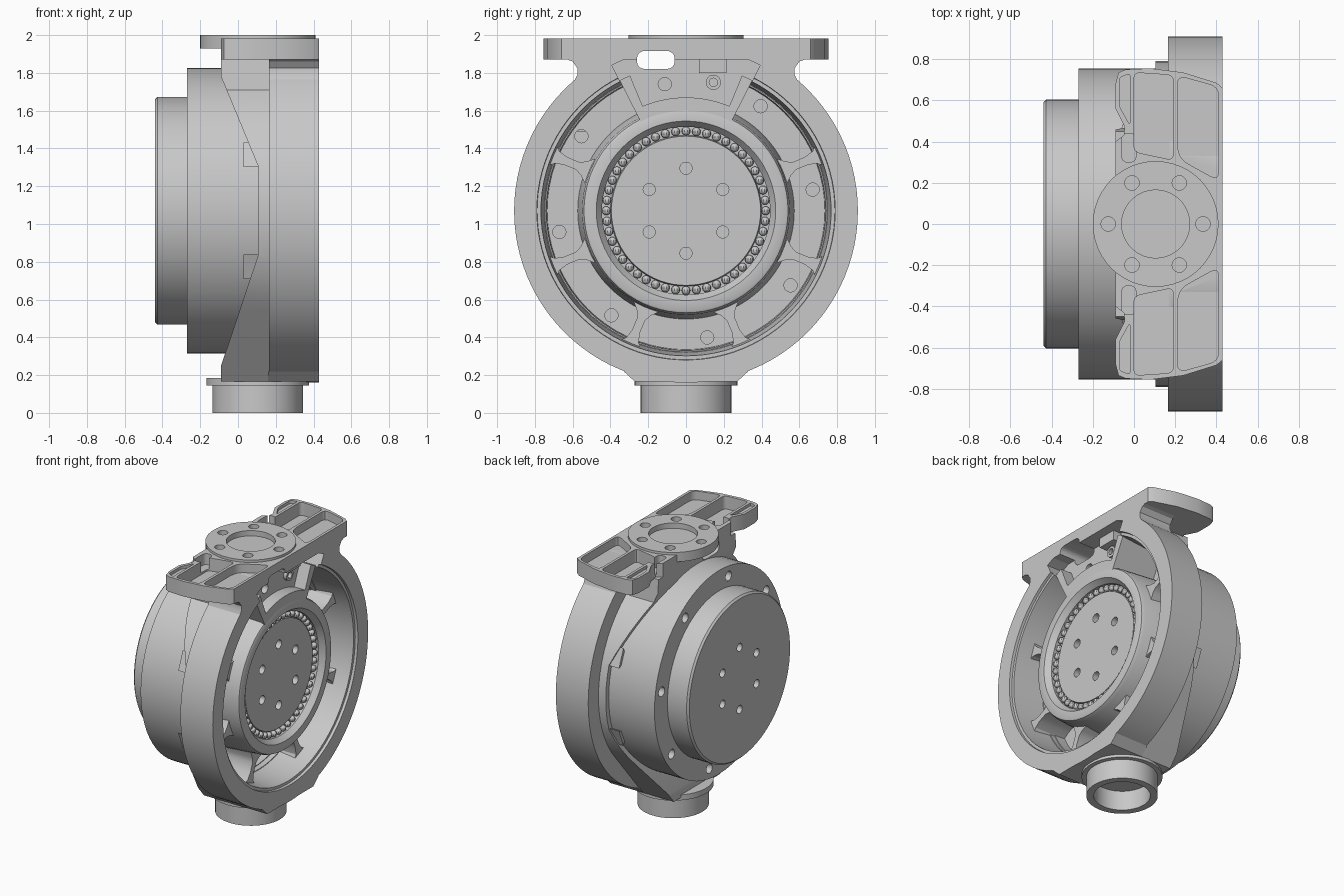
import bpy, bmesh, math
from mathutils import Vector

if "Cube" in bpy.data.objects:
    bpy.data.objects.remove(bpy.data.objects["Cube"], do_unlink=True)

ZC = 1.07          # height of the drum axis
FX = 0.105         # x of the vertical mounting axis
grey = bpy.data.materials.new("machined_grey")
grey.use_nodes = True
COLOUR = (0.58, 0.58, 0.58, 1)
grey.diffuse_color = COLOUR
grey.node_tree.nodes["Principled BSDF"].inputs["Base Color"].default_value = COLOUR


def finish(name, bm):
    bmesh.ops.recalc_face_normals(bm, faces=bm.faces)
    mesh = bpy.data.meshes.new(name)
    bm.to_mesh(mesh)
    bm.free()
    mesh.materials.append(grey)
    ob = bpy.data.objects.new(name, mesh)
    bpy.context.collection.objects.link(ob)
    return ob


def rounded(pts, r):
    """Replace each corner of an outline by a short quadratic arc."""
    out = []
    for i, p in enumerate(pts):
        p, a, b = Vector(p), Vector(pts[i - 1]), Vector(pts[(i + 1) % len(pts)])
        s = p + (a - p).normalized() * min(r, (a - p).length * 0.45)
        e = p + (b - p).normalized() * min(r, (b - p).length * 0.45)
        for k in range(5):
            t = k / 4
            out.append(tuple(s * (1 - t) ** 2 + p * 2 * t * (1 - t) + e * t * t))
    return out


def prism(name, pts, axis, a, b):
    """Extrude a 2D outline along an axis from a to b."""
    place = {"x": lambda p, t: (t, p[0], p[1]),
             "y": lambda p, t: (p[0], t, p[1]),
             "z": lambda p, t: (p[0], p[1], t)}[axis]
    bm = bmesh.new()
    lo = [bm.verts.new(place(p, a)) for p in pts]
    hi = [bm.verts.new(place(p, b)) for p in pts]
    n = len(pts)
    for i in range(n):
        bm.faces.new((lo[i], lo[(i + 1) % n], hi[(i + 1) % n], hi[i]))
    bm.faces.new(lo)
    bm.faces.new(hi)
    return finish(name, bm)


def polar(r, deg, cx=0, cy=ZC):
    return cx + r * math.cos(math.radians(deg)), cy + r * math.sin(math.radians(deg))


def circle(cx, cy, r, n=24):
    return [polar(r, 360 * i / n, cx, cy) for i in range(n)]


def sector(r0, r1, a0, a1, n=12):
    """Ring segment in the drum face plane, angles in degrees."""
    ang = [a0 + (a1 - a0) * i / n for i in range(n + 1)]
    return [polar(r1, t) for t in ang] + [polar(r0, t) for t in reversed(ang)]


def lathe(name, profile, closed=False, steps=72):
    """Spin an (x, radius) profile around the drum axis."""
    bm = bmesh.new()
    vs = [bm.verts.new((x, 0, ZC + r)) for x, r in profile]
    es = [bm.edges.new((vs[i], vs[i + 1])) for i in range(len(vs) - 1)]
    if closed:
        es.append(bm.edges.new((vs[-1], vs[0])))
    bmesh.ops.spin(bm, geom=vs + es, cent=(0, 0, ZC), axis=(1, 0, 0),
                   angle=2 * math.pi, steps=steps)
    bmesh.ops.remove_doubles(bm, verts=bm.verts, dist=1e-4)
    return finish(name, bm)


def cut(ob, *cutters):
    for c in cutters:
        m = ob.modifiers.new("cut", 'BOOLEAN')
        m.operation, m.solver, m.object = 'DIFFERENCE', 'EXACT', c
        bpy.context.view_layer.objects.active = ob
        bpy.ops.object.modifier_apply(modifier=m.name)
        bpy.data.objects.remove(c, do_unlink=True)


def hole(axis, centre, r, a, b, n=20):
    return prism("cutter", circle(*centre, r, n), axis, a, b)


def slot():
    return prism("cutter", rounded([(-0.26, 1.82), (-0.06, 1.82), (-0.06, 1.917), (-0.26, 1.917)],
                                   0.05), "x", -0.3, 0.6)


# Rear drum cup with blind screw holes on both sides
drum = lathe("rear_drum", [(-0.27, 0), (-0.27, 0.755), (0.13, 0.755), (0.13, 0.74),
                           (0.05, 0.735), (0.05, 0)])
for i in range(8):
    spot = polar(0.68, 9.5 + 45 * i)
    cut(drum, hole("x", spot, 0.035, -0.35, -0.2), hole("x", spot, 0.035, -0.02, 0.1))

# Rear cap with a chamfered rim
cap = lathe("rear_cap", [(-0.44, 0), (-0.44, 0.59), (-0.427, 0.603), (-0.26, 0.603), (-0.26, 0)])
for i in range(6):
    cut(cap, hole("x", polar(0.23, 30 + 60 * i), 0.03, -0.5, -0.38))

# Front ring, opened at the top by a recess and a slot
ring = lathe("front_ring", [(0.165, 0.91), (0.43, 0.91), (0.43, 0.79), (0.41, 0.788),
                            (0.41, 0.768), (0.11, 0.745), (0.11, 0.785), (0.165, 0.785)], True, 96)
cut(ring, prism("cutter", sector(0.62, 0.865, 63, 117), "x", 0.3, 0.6), slot())

# Wedge body: drum hull reaching up to the plate and down to the foot
hull = ([(0.27, 0.165)] + [polar(0.79, a) for a in range(-42, 55, 6)]
        + [(0.45, 1.88), (-0.45, 1.88)]
        + [polar(0.79, a) for a in range(126, 223, 6)] + [(-0.27, 0.165)])
body = prism("wedge_body", hull, "x", -0.09, 0.17)
cut(body,
    prism("cutter", [(-0.15, 1.925), (0.105, 1.31), (0.105, 0.83), (-0.15, 0.07)], "y", -1, 1),
    hole("x", (0, ZC), 0.745, 0.03, 0.3, 72), slot())

# Hub with coned mouth, ball groove and disc
hub = lathe("hub", [(0.03, 0), (0.03, 0.575), (0.36, 0.55), (0.385, 0.54), (0.39, 0.53),
                    (0.39, 0.475), (0.35, 0.445), (0.31, 0.445), (0.31, 0.4),
                    (0.335, 0.395), (0.335, 0)])
for i in range(6):
    cut(hub, hole("x", polar(0.225, 30 + 60 * i), 0.032, 0.25, 0.5))

# Bearing balls
bm = bmesh.new()
for i in range(48):
    y, z = polar(0.422, i * 7.5)
    ret = bmesh.ops.create_uvsphere(bm, u_segments=10, v_segments=8, radius=0.023)
    bmesh.ops.translate(bm, verts=ret["verts"], vec=Vector((0.33, y, z)))
finish("bearing_balls", bm)

# Top web between hub and ring, with walled recess and boss
web = prism("top_web", sector(0.53, 0.775, 63, 117), "x", 0.03, 0.39)
cut(web, prism("cutter", sector(0.6, 0.9, 67.5, 112.5), "x", 0.3, 0.6), slot(),
    hole("x", polar(0.68, 99.5), 0.035, 0.22, 0.5))
boss = prism("top_boss", circle(0.145, 1.75, 0.04), "x", 0.28, 0.325)
cut(boss, hole("x", (0.145, 1.75), 0.022, 0.29, 0.4))
prism("boss_pad", [(0.07, 1.8), (0.07, 1.91), (0.215, 1.9), (0.215, 1.8)], "x", 0.28, 0.36)

# Flared ribs dividing the annular pocket
half = [(0.54, 0.08), (0.585, 0.04), (0.62, 0.022), (0.69, 0.022), (0.74, 0.035), (0.775, 0.07)]
shape = half + [(r, -w) for r, w in reversed(half)]
for a in (22.5, 157.5, 202.5, 247.5, 292.5, 337.5):
    c, s = math.cos(math.radians(a)), math.sin(math.radians(a))
    prism("pocket_rib", [(r * c - w * s, ZC + r * s + w * c) for r, w in shape], "x", 0.03, 0.3)

# Top plate with pockets
edge = [(0.43, 0.66), (0.4, 0.685), (0.24, 0.735), (0.08, 0.755), (-0.04, 0.75), (-0.075, 0.735),
        (-0.09, 0.68), (-0.09, 0.56), (-0.045, 0.47), (-0.05, 0.43), (-0.09, 0.4)]
plate = prism("top_plate", edge + [(x, -y) for x, y in reversed(edge)], "z", 1.87, 1.982)
wide = [(0.21, 0.72), (0.41, 0.665), (0.41, 0.21), (0.23, 0.31), (0.21, 0.37)]
narrow = [(0.0, 0.35), (0.0, 0.735), (0.19, 0.722), (0.19, 0.31)]
side = [(-0.06, 0.3), (-0.06, 0.44), (0.01, 0.44), (0.01, 0.3)]
corner = [(-0.07, 0.57), (-0.07, 0.71), (-0.02, 0.73), (-0.02, 0.48)]
for s in (1, -1):
    for outline, floor, r in ((wide, 1.918, 0.045), (narrow, 1.886, 0.03),
                              (side, 1.9, 0.035), (corner, 1.96, 0.015)):
        path = rounded([(x, s * y) for x, y in outline], r)
        cut(plate, prism("cutter", path, "z", floor, 2.1))
        if outline in (wide, narrow):
            cut(ring, prism("cutter", path, "z", floor, 2.1))
    # Filleted shoulders below the plate
    prism("plate_shoulder", [(s * y, z) for y, z in
                             ((0.64, 1.875), (0.6, 1.86), (0.575, 1.825), (0.575, 1.79),
                              (0.6, 1.74), (0.5, 1.78), (0.36, 1.875))], "x", 0.165, 0.43)
cut(plate, slot())

# Round mounting flange, bored through into the plate
flange = prism("mounting_flange", circle(FX, 0, 0.305, 48), "z", 1.93, 2.0)
for part in (flange, plate, ring):
    cut(part, hole("z", (FX, 0), 0.165, 1.96, 2.1, 36))
    for i in range(6):
        cut(part, hole("z", polar(0.23, 60 * i, FX, 0), 0.035, 1.94, 2.1))

# Foot: collar, neck and hollow pipe
prism("foot_collar", circle(FX, 0, 0.272, 48), "z", 0.145, 0.185)
prism("foot_neck", [(-0.33, 0.22), (-0.27, 0.165), (0.27, 0.165), (0.33, 0.22)], "x", 0.16, 0.43)
pipe = prism("foot_pipe", circle(FX, 0, 0.24, 48), "z", 0, 0.16)
cut(pipe, hole("z", (FX, 0), 0.19, -0.1, 0.15, 48))

for ob in bpy.context.scene.objects:
    if ob.type == 'MESH' and grey.name in ob.data.materials:
        bpy.ops.object.select_all(action='DESELECT')
        ob.select_set(True)
        bpy.context.view_layer.objects.active = ob
        bpy.ops.object.shade_smooth_by_angle(angle=math.radians(30))
